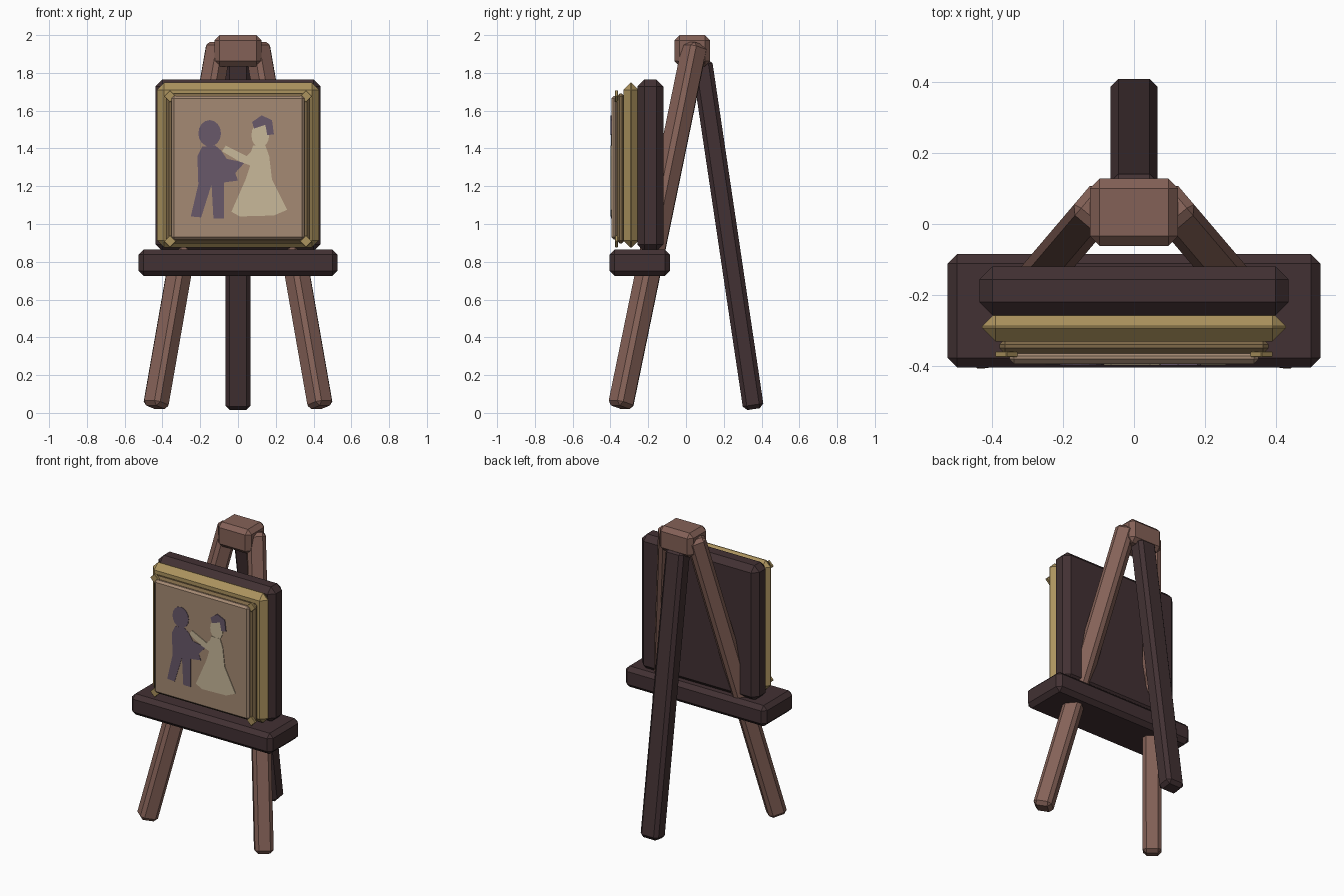
import bpy, bmesh, math
from mathutils import Matrix, Vector

cube = bpy.data.objects.get("Cube")
if cube:
    bpy.data.objects.remove(cube, do_unlink=True)


def material(name, srgb):
    """Flat material from 0-255 display values, stored as linear."""
    rgb = [((c / 255 + 0.055) / 1.055) ** 2.4 for c in srgb]
    m = bpy.data.materials.new(name)
    m.use_nodes = True
    m.diffuse_color = (*rgb, 1)
    m.node_tree.nodes["Principled BSDF"].inputs["Base Color"].default_value = (*rgb, 1)
    return m


red_wood = material("red wood", (132, 97, 87))
dark_wood = material("dark wood", (66, 49, 51))
gold = material("old gold", (172, 147, 94))
bronze = material("bronze trim", (126, 104, 72))
canvas_tan = material("canvas tan", (165, 138, 115))
plum = material("plum paint", (104, 88, 106))
cream = material("cream paint", (200, 184, 154))


def finish(name, bm, mat):
    bmesh.ops.recalc_face_normals(bm, faces=bm.faces)
    mesh = bpy.data.meshes.new(name)
    bm.to_mesh(mesh)
    bm.free()
    mesh.materials.append(mat)
    obj = bpy.data.objects.new(name, mesh)
    bpy.context.collection.objects.link(obj)
    return obj


def chamfered(name, size, matrix, mat, bevel):
    """Box with single-segment chamfers on every edge."""
    bm = bmesh.new()
    bmesh.ops.create_cube(bm, size=1)
    bmesh.ops.scale(bm, vec=size, verts=bm.verts)
    bmesh.ops.bevel(bm, geom=bm.edges[:], offset=bevel, segments=1,
                    affect='EDGES', profile=0.5)
    bmesh.ops.transform(bm, matrix=matrix, verts=bm.verts)
    return finish(name, bm, mat)


def block(name, x, y, z, mat, bevel):
    """Chamfered box from its (min, max) extents."""
    spans = (x, y, z)
    centre = Vector([(a + b) / 2 for a, b in spans])
    return chamfered(name, [b - a for a, b in spans],
                     Matrix.Translation(centre), mat, bevel)


def leg(name, foot, top, width, depth, mat):
    """Beam from foot to top whose depth lies in the plane of its lean."""
    foot, top = Vector(foot), Vector(top)
    axis = (top - foot).normalized()
    side = axis.cross(Vector((0, 0, 1))).normalized()
    lean = axis.cross(side)
    rot = Matrix((side, lean, axis)).transposed().to_4x4()
    return chamfered(name, (width, depth, (top - foot).length),
                     Matrix.Translation((foot + top) / 2) @ rot, mat, 0.022)


def plate(name, outline, y, mat, thick=0.006):
    """Thin painted shape in the xz plane with its back at y."""
    bm = bmesh.new()
    face = bm.faces.new([bm.verts.new((px, y, pz)) for px, pz in outline])
    new = bmesh.ops.extrude_face_region(bm, geom=[face])["geom"]
    bmesh.ops.translate(bm, vec=(0, -thick, 0),
                        verts=[v for v in new if isinstance(v, bmesh.types.BMVert)])
    bmesh.ops.triangulate(bm, faces=bm.faces[:])
    return finish(name, bm, mat)


def oval(cx, cz, rx, rz, n=16):
    turns = [2 * math.pi * i / n for i in range(n)]
    return [(cx + rx * math.cos(t), cz + rz * math.sin(t)) for t in turns]


# Stand: head block, splayed front legs, rear prop and shelf
block("head_block", (-0.125, 0.125), (-0.062, 0.128), (1.835, 2.0), red_wood, 0.028)
for side, s in (("left", 1), ("right", -1)):
    leg(f"front_leg_{side}", (s * 0.437, -0.348, 0.03), (s * 0.1, 0.048, 1.955),
        0.115, 0.115, red_wood)
leg("rear_leg", (0, 0.358, 0.02), (0, 0.083, 1.865), 0.133, 0.11, dark_wood)
block("shelf", (-0.527, 0.527), (-0.405, -0.085), (0.725, 0.865), dark_wood, 0.027)

# Picture: backing board, stepped frame and canvas
block("backing_board", (-0.437, 0.437), (-0.258, -0.12), (0.855, 1.765), dark_wood, 0.037)
block("gold_frame", (-0.429, 0.429), (-0.332, -0.25), (0.875, 1.748), gold, 0.038)
block("inner_trim", (-0.38, 0.38), (-0.366, -0.325), (0.897, 1.69), bronze, 0.015)
block("canvas", (-0.352, 0.352), (-0.395, -0.36), (0.917, 1.678), canvas_tan, 0.013)

# Diamond studs at the frame corners
for cx in (-0.36, 0.36):
    for cz in (0.908, 1.676):
        turn = Matrix.Translation((cx, -0.368, cz)) @ Matrix.Rotation(math.pi / 4, 4, 'Y')
        chamfered("corner_stud", (0.046, 0.016, 0.046), turn, gold, 0.002)

# Painted dancing couple
suit = [(-.19, 1.41), (-.215, 1.36), (-.21, 1.21), (-.25, 1.04), (-.195, 1.035),
        (-.14, 1.21), (-.13, 1.03), (-.075, 1.03), (-.075, 1.22), (0, 1.23),
        (-.015, 1.27), (.035, 1.325), (-.06, 1.345), (-.09, 1.39), (-.12, 1.415)]
dress = [(.08, 1.415), (.145, 1.415), (.165, 1.36), (.18, 1.235), (.26, 1.075),
         (.19, 1.045), (.01, 1.04), (-.035, 1.065), (.04, 1.235), (.065, 1.31),
         (.01, 1.33), (-.085, 1.385), (-.065, 1.415), (.045, 1.36), (.07, 1.385)]
hair = [(.075, 1.54), (.125, 1.575), (.18, 1.55), (.19, 1.475), (.155, 1.47),
        (.145, 1.525), (.085, 1.505)]
y = -0.394
plate("painted_suit", suit, y, plum, 0.003)
plate("painted_dark_head", oval(-0.15, 1.48, 0.06, 0.07), y, plum, 0.004)
plate("painted_dress", dress, y, cream, 0.005)
plate("painted_face", oval(0.118, 1.47, 0.047, 0.065), y, cream, 0.004)
plate("painted_hair", hair, y, plum, 0.006)
